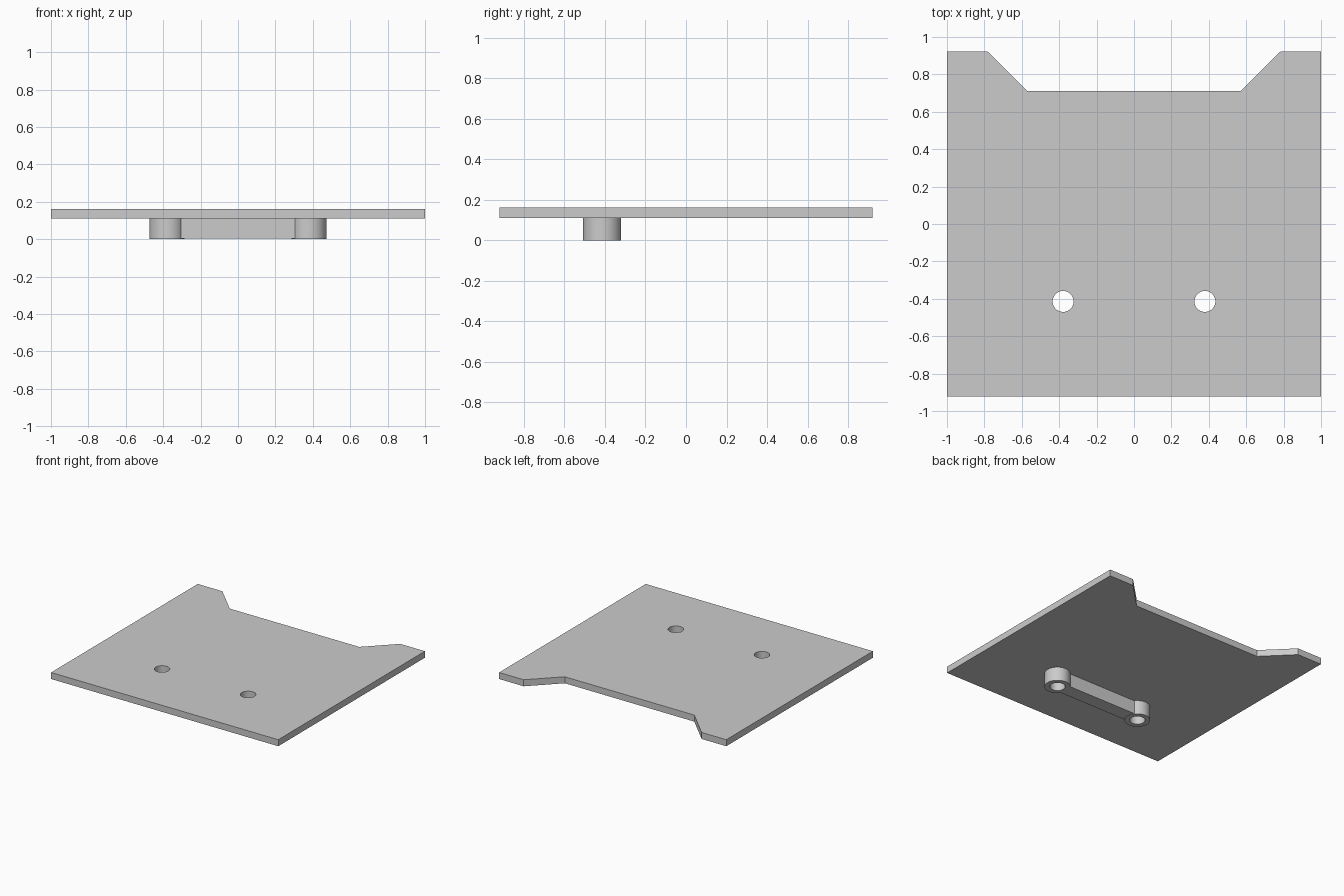
import bpy
import bmesh
import math
from mathutils import Vector

cube = bpy.data.objects.get("Cube")
if cube:
    bpy.data.objects.remove(cube, do_unlink=True)

# Single plain grey for every part
GREY = (0.6, 0.6, 0.6, 1.0)
grey = bpy.data.materials.new("plain grey")
grey.use_nodes = True
grey.diffuse_color = GREY
grey.node_tree.nodes["Principled BSDF"].inputs["Base Color"].default_value = GREY

# Shared dimensions
HOLE_X, HOLE_Y = 0.379, -0.414
HOLE_R, BOSS_R = 0.056, 0.094
PLATE_BOTTOM, PLATE_TOP = 0.11, 0.162
HALF_DEPTH = 0.922


def circle(x, y, radius, sides=48):
    steps = [math.tau * i / sides for i in range(sides)]
    return [(x + radius * math.cos(a), y + radius * math.sin(a)) for a in steps]


def extruded_part(name, loops, bottom, top):
    """Fill an outline (with any hole loops) and extrude it upwards."""
    bm = bmesh.new()
    edges = []
    for loop in loops:
        verts = [bm.verts.new((x, y, bottom)) for x, y in loop]
        edges += [bm.edges.new((v, verts[i - 1])) for i, v in enumerate(verts)]
    bmesh.ops.triangle_fill(bm, use_beauty=True, use_dissolve=False, edges=edges)
    result = bmesh.ops.extrude_face_region(bm, geom=bm.faces[:], use_keep_orig=True)
    raised = [g for g in result["geom"] if isinstance(g, bmesh.types.BMVert)]
    bmesh.ops.translate(bm, verts=raised, vec=Vector((0, 0, top - bottom)))
    bmesh.ops.recalc_face_normals(bm, faces=bm.faces[:])
    mesh = bpy.data.meshes.new(name)
    bm.to_mesh(mesh)
    bm.free()
    mesh.materials.append(grey)
    obj = bpy.data.objects.new(name, mesh)
    bpy.context.collection.objects.link(obj)
    bpy.ops.object.select_all(action="DESELECT")
    obj.select_set(True)
    bpy.context.view_layer.objects.active = obj
    bpy.ops.object.shade_smooth_by_angle(angle=math.radians(30))
    return obj


# Flat plate with a tapered notch in the back edge and two through holes
right_half = [(1, -HALF_DEPTH), (1, HALF_DEPTH), (0.783, HALF_DEPTH), (0.57, 0.71)]
outline = right_half + [(-x, y) for x, y in reversed(right_half)]
holes = [circle(side * HOLE_X, HOLE_Y, HOLE_R) for side in (-1, 1)]
extruded_part("plate", [outline] + holes, PLATE_BOTTOM, PLATE_TOP)

# Hollow round bosses under the holes
for side, label in ((1, "left"), (-1, "right")):
    x = side * HOLE_X
    rings = [circle(x, HOLE_Y, BOSS_R), circle(x, HOLE_Y, HOLE_R)]
    extruded_part(label + "_boss", rings, 0, PLATE_BOTTOM)

# Straight web joining the bosses, ending inside their walls
web_x, web_y = 0.312, 0.056
web = [(-web_x, HOLE_Y - web_y), (web_x, HOLE_Y - web_y),
       (web_x, HOLE_Y + web_y), (-web_x, HOLE_Y + web_y)]
extruded_part("connecting_web", [web], 0.003, PLATE_BOTTOM)
